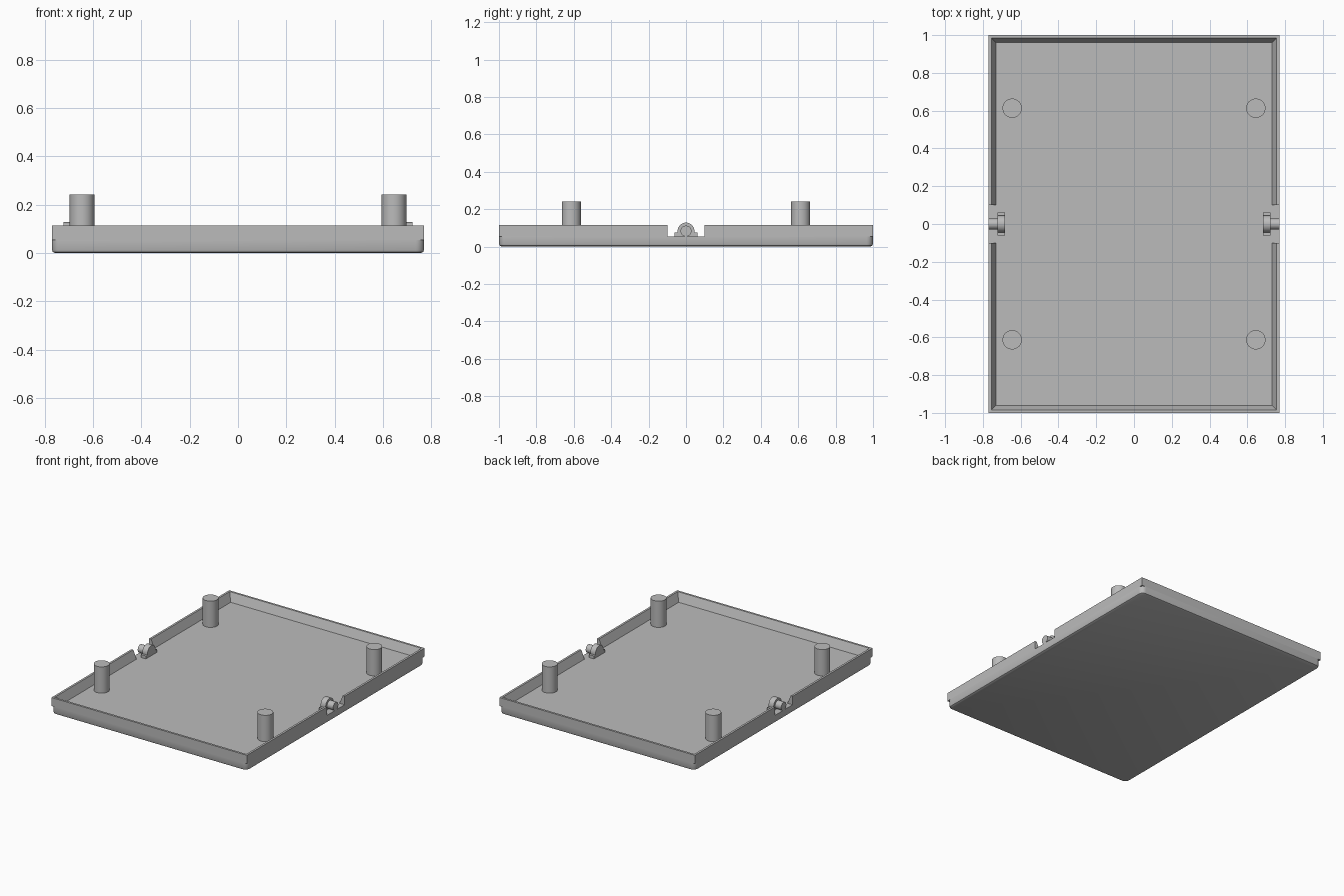
import bpy, bmesh, math

HX, HY = 0.77, 1.0          # half width, half length
FLOOR, RIM = 0.055, 0.115   # floor height, wall top

if "Cube" in bpy.data.objects:
    bpy.data.objects.remove(bpy.data.objects["Cube"])

grey = bpy.data.materials.new("light grey plastic")
grey.use_nodes = True
grey.diffuse_color = (0.5, 0.5, 0.5, 1)
grey.node_tree.nodes["Principled BSDF"].inputs["Base Color"].default_value = grey.diffuse_color


def make(name, bm, smooth=True):
    bmesh.ops.recalc_face_normals(bm, faces=bm.faces)
    mesh = bpy.data.meshes.new(name)
    bm.to_mesh(mesh)
    bm.free()
    obj = bpy.data.objects.new(name, mesh)
    bpy.context.collection.objects.link(obj)
    mesh.materials.append(grey)
    if smooth:
        bpy.ops.object.select_all(action="DESELECT")
        obj.select_set(True)
        bpy.context.view_layer.objects.active = obj
        bpy.ops.object.shade_smooth_by_angle(angle=math.radians(35))
    return obj


def loft(bm, rings, cap=True):
    """Bridge closed rings of points, capping both ends."""
    loops = [[bm.verts.new(p) for p in ring] for ring in rings]
    n = len(loops[0])
    for a, b in zip(loops, loops[1:]):
        for i in range(n):
            j = (i + 1) % n
            bm.faces.new((a[i], a[j], b[j], b[i]))
    for ring in (loops[0], loops[-1]):
        bm.faces.new(ring)


def rounded_rect(inset, z, r=0.035, steps=6):
    pts = []
    for k, (sx, sy) in enumerate(((1, 1), (-1, 1), (-1, -1), (1, -1))):
        for s in range(steps + 1):
            a = math.pi / 2 * (k + s / steps)
            pts.append((sx * (HX - r) + (r - inset) * math.cos(a),
                        sy * (HY - r) + (r - inset) * math.sin(a), z))
    return pts


# Base plate with rounded corners and a softened lower edge
bm = bmesh.new()
loft(bm, [rounded_rect(0.014, 0), rounded_rect(0.004, 0.005),
          rounded_rect(0, 0.014), rounded_rect(0, FLOOR)])
make("base_plate", bm)

# Two U-shaped tapered walls, leaving a gap in the middle of each side
for name, side in (("front_wall", -1), ("back_wall", 1)):
    section = [(0, FLOOR), (0, RIM), (0.015, RIM), (0.04, FLOOR)]
    rings = []
    for sx, corner in ((-1, False), (-1, True), (1, True), (1, False)):
        rings.append([(sx * (HX - d), side * (HY - d if corner else 0.1), z)
                      for d, z in section])
    bm = bmesh.new()
    loft(bm, rings)
    make(name, bm, smooth=False)


def rod(name, start, end, radius, axis):
    """Cylinder along x or z between two full points."""
    circle = [(radius * math.cos(t * math.tau / 32), radius * math.sin(t * math.tau / 32))
              for t in range(32)]
    bm = bmesh.new()
    loft(bm, [[(x, y + u, z + v) if axis == "x" else (x + u, y + v, z) for u, v in circle]
              for x, y, z in (start, end)])
    make(name, bm)


# Corner posts
for sx, xname in ((-1, "right"), (1, "left")):
    for sy, yname in ((-1, "front"), (1, "back")):
        x, y = sx * 0.645, sy * 0.613
        rod(f"{yname}_{xname}_post", (x, y, FLOOR - 0.01), (x, y, 0.242), 0.051, "z")

# Pivot brackets with a footed, round-topped outline, and their pins
PIN_Z = 0.083
outline = [(-0.062, FLOOR - 0.005), (0.062, FLOOR - 0.005), (0.062, 0.076), (0.045, 0.076)]
outline += [(0.045 * math.cos(t * math.pi / 16), PIN_Z + 0.045 * math.sin(t * math.pi / 16))
            for t in range(17)]
outline += [(-0.045, 0.076), (-0.062, 0.076)]
for sx, xname in ((-1, "right"), (1, "left")):
    bm = bmesh.new()
    loft(bm, [[(sx * x, y, z) for y, z in outline] for x in (0.682, 0.722)])
    make(f"{xname}_pivot_bracket", bm)
    rod(f"{xname}_pivot_pin", (sx * 0.69, 0, PIN_Z), (sx * HX, 0, PIN_Z), 0.029, "x")
